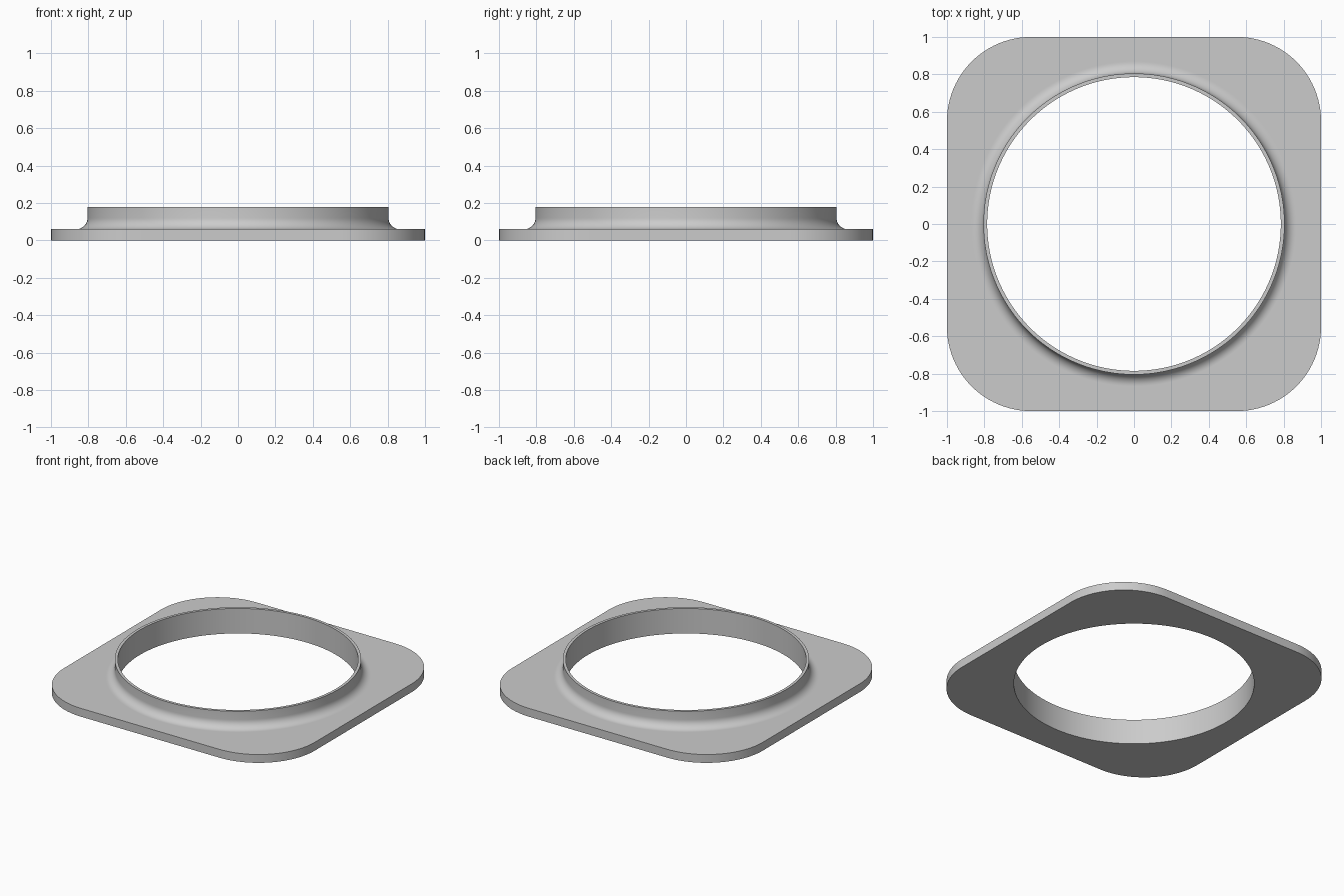
import bpy, bmesh
from math import sin, cos, pi, radians

cube = bpy.data.objects.get("Cube")
if cube:
    bpy.data.objects.remove(cube, do_unlink=True)

N = 192                 # points around each loop
CORNER = 0.45           # plate corner radius
BORE, COLLAR = 0.785, 0.805
PLATE_TOP, COLLAR_TOP = 0.06, 0.18
FILLET = 0.06

# One flat grey
grey = bpy.data.materials.new("light grey")
grey.use_nodes = True
colour = (0.6, 0.6, 0.6, 1)
grey.diffuse_color = colour
grey.node_tree.nodes["Principled BSDF"].inputs["Base Color"].default_value = colour


def circle(radius, z):
    return [(radius * cos(2 * pi * i / N), radius * sin(2 * pi * i / N), z) for i in range(N)]


def rounded_square(z):
    """Outline starting at the middle of the +x side, a quarter at a time."""
    flat, side, arc = 1 - CORNER, N // 16, N // 8
    quarter = [(1, flat * i / side) for i in range(side)]
    for i in range(arc + 1):
        a = pi / 2 * i / arc
        quarter.append((flat + CORNER * cos(a), flat + CORNER * sin(a)))
    quarter += [(flat * (1 - i / side), 1) for i in range(1, side)]
    points = []
    for _ in range(4):
        points += [(x, y, z) for x, y in quarter]
        quarter = [(-y, x) for x, y in quarter]
    return points


# Section of the flange, from the underside round to the bore
loops = [circle(BORE, 0), rounded_square(0), rounded_square(PLATE_TOP),
         circle(COLLAR + FILLET + 0.004, PLATE_TOP)]
for i in range(11):
    a = pi / 2 * i / 10
    loops.append(circle(COLLAR + FILLET * (1 - sin(a)), PLATE_TOP + FILLET * (1 - cos(a))))
loops += [circle(COLLAR, COLLAR_TOP), circle(BORE, COLLAR_TOP)]

# Skin the closed section
bm = bmesh.new()
rings = [[bm.verts.new(p) for p in loop] for loop in loops]
for r, ring in enumerate(rings):
    after = rings[(r + 1) % len(rings)]
    for i in range(N):
        j = (i + 1) % N
        bm.faces.new((ring[i], ring[j], after[j], after[i]))
bmesh.ops.recalc_face_normals(bm, faces=bm.faces)
mesh = bpy.data.meshes.new("flange_plate")
bm.to_mesh(mesh)
bm.free()
mesh.materials.append(grey)

flange = bpy.data.objects.new("collared_flange", mesh)
bpy.context.collection.objects.link(flange)
bpy.ops.object.select_all(action="DESELECT")
flange.select_set(True)
bpy.context.view_layer.objects.active = flange
bpy.ops.object.shade_smooth_by_angle(angle=radians(30))
